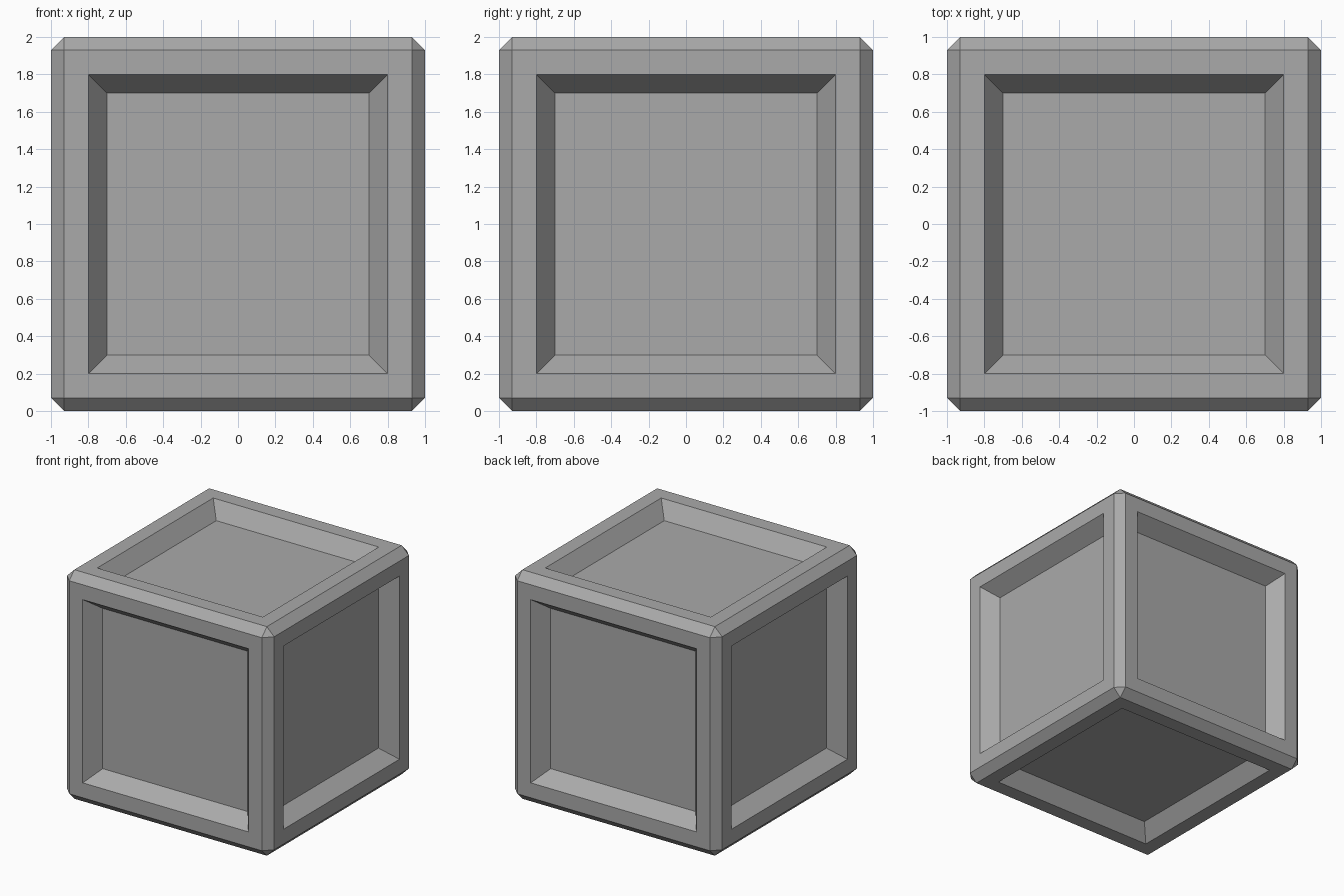
import bpy
import bmesh

SIZE = 2.0
CHAMFER = 0.07    # width of the edge chamfer
FRAME = 0.13      # flat border around each panel
SLOPE = 0.10      # width of the sloped panel wall
DEPTH = 0.133     # depth of each recessed panel

old = bpy.data.objects.get("Cube")
if old:
    bpy.data.objects.remove(old, do_unlink=True)

# Single grey material
grey = bpy.data.materials.new("plain grey")
grey.use_nodes = True
colour = (0.4, 0.4, 0.4, 1)
grey.diffuse_color = colour
bsdf = next(n for n in grey.node_tree.nodes if n.type == 'BSDF_PRINCIPLED')
bsdf.inputs["Base Color"].default_value = colour

# Block with chamfered edges
bm = bmesh.new()
bmesh.ops.create_cube(bm, size=SIZE)
bmesh.ops.bevel(bm, geom=bm.edges[:], offset=CHAMFER, offset_type='OFFSET',
                segments=1, profile=0.5, affect='EDGES')
bmesh.ops.recalc_face_normals(bm, faces=bm.faces[:])

# Recessed panel with sloped walls on all six sides
sides = [f for f in bm.faces if f.calc_area() > 1]
bmesh.ops.inset_individual(bm, faces=sides, thickness=FRAME, use_even_offset=True)
bmesh.ops.inset_individual(bm, faces=sides, thickness=SLOPE, use_even_offset=True)
for side in sides:
    bmesh.ops.translate(bm, verts=side.verts[:], vec=side.normal * -DEPTH)
bmesh.ops.translate(bm, verts=bm.verts[:], vec=(0, 0, SIZE / 2))

mesh = bpy.data.meshes.new("panelled_crate")
bm.to_mesh(mesh)
bm.free()
mesh.materials.append(grey)
crate = bpy.data.objects.new("panelled_crate", mesh)
bpy.context.collection.objects.link(crate)
